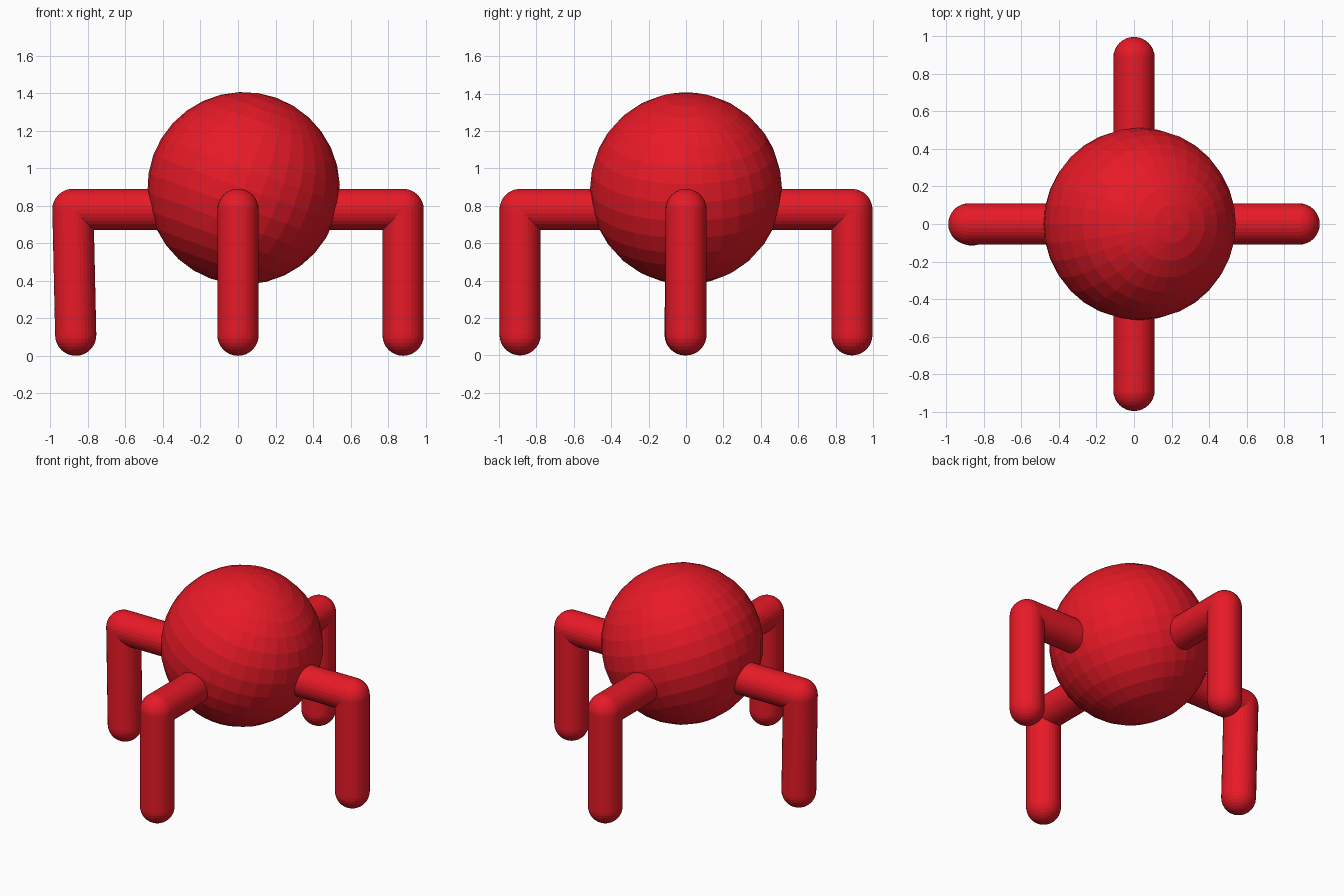
import bpy, bmesh, math
from mathutils import Vector

if "Cube" in bpy.data.objects:
    bpy.data.objects.remove(bpy.data.objects["Cube"])

red = bpy.data.materials.new("red")
red.diffuse_color = (0.8, 0.01, 0.02, 1)
red.use_nodes = True
red.node_tree.nodes["Principled BSDF"].inputs["Base Color"].default_value = red.diffuse_color
R = 0.11  # leg tube radius


def add_object(name, bm):
    mesh = bpy.data.meshes.new(name)
    bmesh.ops.recalc_face_normals(bm, faces=bm.faces)
    bm.to_mesh(mesh)
    bm.free()
    mesh.materials.append(red)
    obj = bpy.data.objects.new(name, mesh)
    bpy.context.collection.objects.link(obj)
    return obj


def capsule(name, a, b, sides=32, rings=8):
    """Round-ended tube whose end ball centres are a and b."""
    a, b = Vector(a), Vector(b)
    length = (b - a).length
    angles = [math.pi / 2 * i / rings for i in range(rings + 1)]
    profile = [(R * math.sin(t), -R * math.cos(t)) for t in angles]
    profile += [(r, length - z) for r, z in reversed(profile)]
    bm = bmesh.new()
    verts = [bm.verts.new((r, 0, z)) for r, z in profile]
    edges = [bm.edges.new(pair) for pair in zip(verts, verts[1:])]
    bmesh.ops.spin(bm, geom=verts + edges, cent=(0, 0, 0), axis=(0, 0, 1),
                   angle=2 * math.pi, steps=sides)
    bmesh.ops.remove_doubles(bm, verts=bm.verts, dist=1e-4)
    obj = add_object(name, bm)
    obj.location = a
    obj.rotation_euler = (b - a).to_track_quat('Z', 'Y').to_euler()
    return obj


# faceted ball body, pole leaning to the right
bm = bmesh.new()
bmesh.ops.create_uvsphere(bm, u_segments=32, v_segments=16, radius=0.513)
body = add_object("body", bm)
body.location = (0.03, 0, 0.893)
body.rotation_euler = (0, math.radians(20), 0)

# four bent legs: name, direction, foot position (left foot is slightly tucked in)
legs = [
    ("right", (1, 0), (0.88, 0)),
    ("left", (-1, 0), (-0.865, -0.005)),
    ("back", (0, 1), (0, 0.887)),
    ("front", (0, -1), (0, -0.887)),
]
for name, (dx, dy), foot in legs:
    reach = 0.88 if name in ("right", "left") else 0.887
    knee = (dx * reach, dy * reach, 0.78)
    capsule(name + "_upper_leg", (dx * 0.35, dy * 0.35, 0.78), knee)
    capsule(name + "_lower_leg", knee, (*foot, 0.11))
